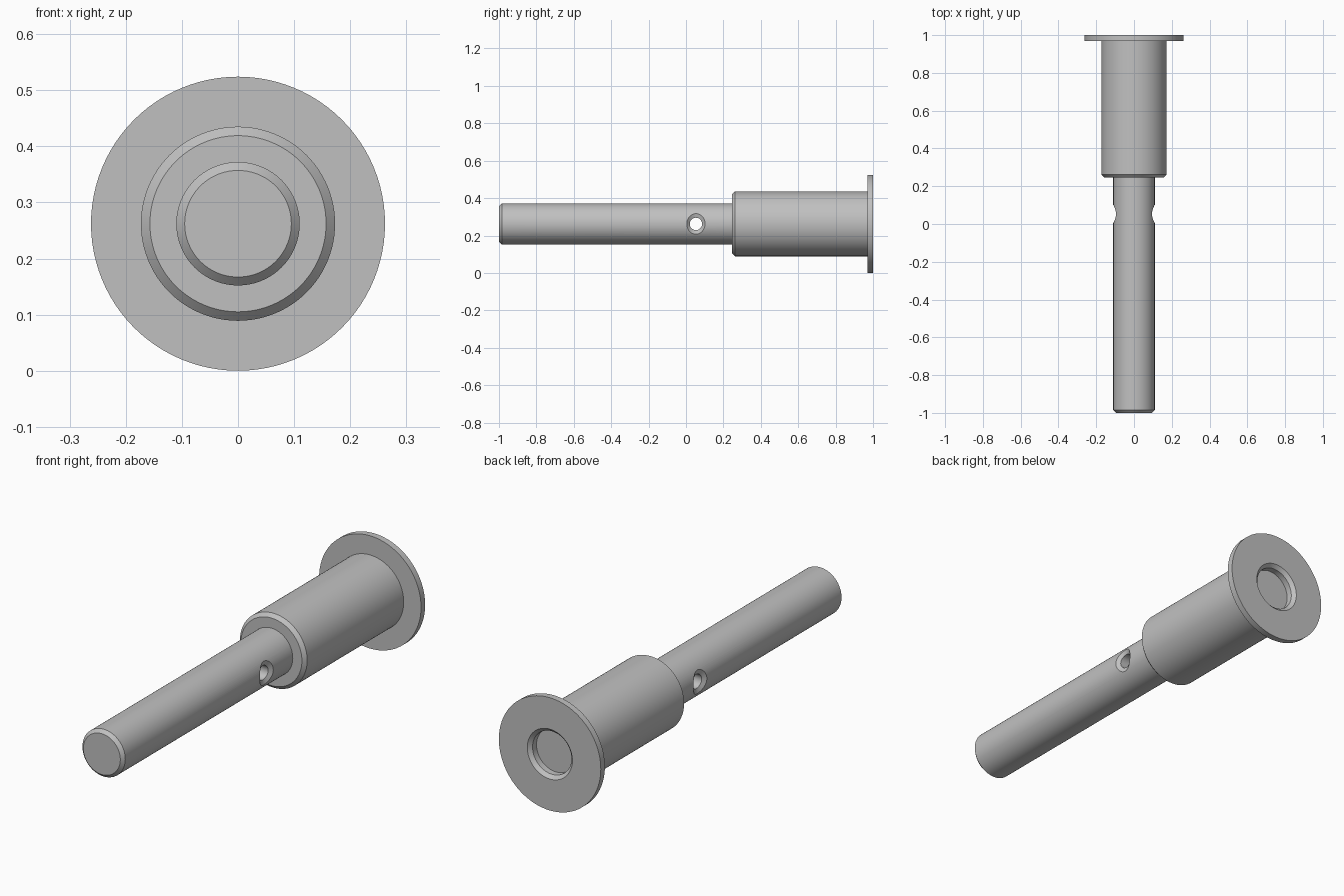
import bpy
import bmesh
from math import cos, sin, pi, sqrt

AXIS_Z = 0.262      # height of the turning axis
PIN_R = 0.11
HOLE_Y = 0.053
HOLE_R = 0.033
CHAMFER = 0.015
SEGMENTS = 96

if "Cube" in bpy.data.objects:
    bpy.data.objects.remove(bpy.data.objects["Cube"], do_unlink=True)

steel = bpy.data.materials.new("steel grey")
steel.use_nodes = True
colour = (0.53, 0.53, 0.53, 1)
steel.diffuse_color = colour
steel.node_tree.nodes["Principled BSDF"].inputs["Base Color"].default_value = colour


def finish(name, bm):
    """Turn a bmesh into a named, linked object."""
    bmesh.ops.recalc_face_normals(bm, faces=bm.faces)
    mesh = bpy.data.meshes.new(name)
    bm.to_mesh(mesh)
    bm.free()
    mesh.materials.append(steel)
    obj = bpy.data.objects.new(name, mesh)
    bpy.context.collection.objects.link(obj)
    return obj


def loft(bm, rings, closed=False):
    """Bridge successive rings of points; cap the ends or join them in a loop."""
    loops = [[bm.verts.new(p) for p in ring] for ring in rings]
    pairs = list(zip(loops, loops[1:]))
    if closed:
        pairs.append((loops[-1], loops[0]))
    else:
        bm.faces.new(loops[0])
        bm.faces.new(loops[-1])
    for a, b in pairs:
        for i in range(len(a)):
            j = (i + 1) % len(a)
            bm.faces.new((a[i], a[j], b[j], b[i]))


def turned(name, profile, closed=False):
    """Revolve (radius, y) points about the long axis."""
    angles = [2 * pi * i / SEGMENTS for i in range(SEGMENTS)]
    bm = bmesh.new()
    loft(bm, [[(r * cos(a), y, AXIS_Z + r * sin(a)) for a in angles]
              for r, y in profile], closed)
    return finish(name, bm)


def cross_hole_cutter():
    """Drill with a chamfer that follows the curved pin surface at both ends."""
    rings = []
    for side, order in ((-1, 1), (1, -1)):
        outer, wide, inner = [], [], []
        for i in range(48):
            a = 2 * pi * i / 48
            iy, iz = HOLE_R * cos(a), HOLE_R * sin(a)
            ix = sqrt(PIN_R ** 2 - iz ** 2) - CHAMFER
            ry, rz = 0.049 * cos(a), 0.055 * sin(a)
            rx = sqrt(PIN_R ** 2 - rz ** 2)
            # carry the chamfer slope past the surface for a clean cut
            x, y, z = (p + 1.4 * (q - p) for p, q in ((ix, rx), (iy, ry), (iz, rz)))
            inner.append((side * ix, HOLE_Y + iy, AXIS_Z + iz))
            wide.append((side * x, HOLE_Y + y, AXIS_Z + z))
            outer.append((side * 0.2, HOLE_Y + y, AXIS_Z + z))
        rings += [outer, wide, inner][::order]
    bm = bmesh.new()
    loft(bm, rings)
    return finish("cross_hole_cutter", bm)


# Long pin with a chamfered tip
pin = turned("pin", [(PIN_R - CHAMFER, -1), (PIN_R, -1 + CHAMFER), (PIN_R, 0.25)])

# Thicker sleeve with a chamfered front; its back forms the floor of the bore
sleeve = turned("sleeve", [(0.157, 0.245), (0.173, 0.261), (0.173, 0.97),
                           (0.1, 0.97), (0.1, 0.955)])

# Flange ring with a chamfered bore
flange = turned("flange", [(0.1, 0.97), (0.262, 0.97), (0.262, 1),
                           (0.116, 1), (0.1, 0.984)], closed=True)

# Cut the cross hole through the pin
cutter = cross_hole_cutter()
cutter.hide_render = True
mod = pin.modifiers.new("cross_hole", 'BOOLEAN')
mod.operation = 'DIFFERENCE'
mod.solver = 'EXACT'
mod.object = cutter
graph = bpy.context.evaluated_depsgraph_get()
drilled = bpy.data.meshes.new_from_object(pin.evaluated_get(graph))
pin.modifiers.clear()
pin.data = drilled
bpy.data.objects.remove(cutter, do_unlink=True)

# Smooth the round walls, keep the edges crisp
bpy.ops.object.select_all(action='DESELECT')
for obj in (pin, sleeve, flange):
    obj.select_set(True)
bpy.context.view_layer.objects.active = pin
bpy.ops.object.shade_smooth_by_angle(angle=pi / 7)
